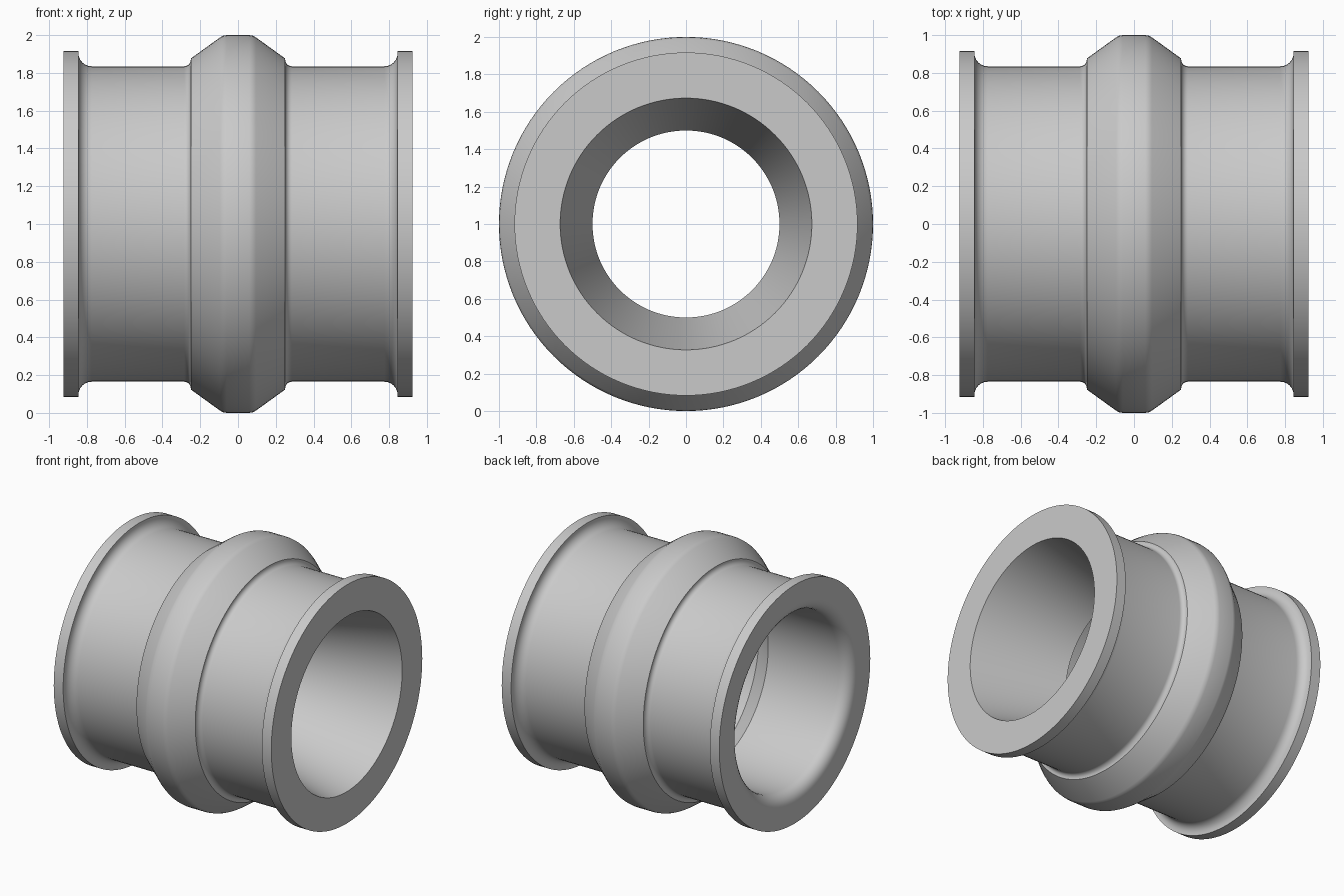
import bpy, bmesh
from math import cos, sin, pi, radians
from mathutils import Matrix, Vector

cube = bpy.data.objects.get("Cube")
if cube:
    bpy.data.objects.remove(cube, do_unlink=True)

# Single grey material
grey = bpy.data.materials.new("light_grey")
grey.use_nodes = True
colour = (0.59, 0.59, 0.59, 1)
grey.diffuse_color = colour
grey.node_tree.nodes["Principled BSDF"].inputs["Base Color"].default_value = colour


def arc(x, r, rad, start, end, steps=6):
    """Points (x, radius) along an arc centred at (x, r), angles in degrees."""
    angles = [radians(start + (end - start) * i / steps) for i in range(steps + 1)]
    return [(x + rad * cos(a), r + rad * sin(a)) for a in angles]


# Outer half profile: central ridge, neck, end flange
half = [(0.06, 1.0), (0.078, 0.997), (0.095, 0.988), (0.25, 0.876)]
half += arc(0.285, 0.87, 0.035, 180, 270)
half += arc(0.775, 0.905, 0.07, 270, 360)
half += [(0.845, 0.917), (0.925, 0.917)]
outer = [(-x, r) for x, r in reversed(half)] + half

# Bore: tapered opening, hollow inside the ridge, straight bore, rounded mouth
bore = [(0.925, 0.673), (0.2, 0.5), (0.07, 0.785), (-0.07, 0.785), (-0.23, 0.67)]
bore += arc(-0.835, 0.76, 0.09, 270, 180)

# Revolve the closed profile about the x axis
bm = bmesh.new()
verts = [bm.verts.new((x, 0, r)) for x, r in outer + bore]
edges = [bm.edges.new((a, b)) for a, b in zip(verts, verts[1:] + verts[:1])]
bmesh.ops.spin(bm, geom=verts + edges, cent=(0, 0, 0), axis=(1, 0, 0),
               angle=2 * pi, steps=128, use_duplicate=False)
bmesh.ops.remove_doubles(bm, verts=bm.verts[:], dist=0.0005)
bmesh.ops.recalc_face_normals(bm, faces=bm.faces[:])
bmesh.ops.transform(bm, matrix=Matrix.Translation(Vector((0, 0, 1))), verts=bm.verts[:])

mesh = bpy.data.meshes.new("flanged_sleeve")
bm.to_mesh(mesh)
bm.free()
mesh.materials.append(grey)
sleeve = bpy.data.objects.new("flanged_sleeve", mesh)
bpy.context.collection.objects.link(sleeve)

# Smooth curved walls, sharp rims
bpy.ops.object.select_all(action="DESELECT")
sleeve.select_set(True)
bpy.context.view_layer.objects.active = sleeve
bpy.ops.object.shade_smooth_by_angle(angle=radians(30))
